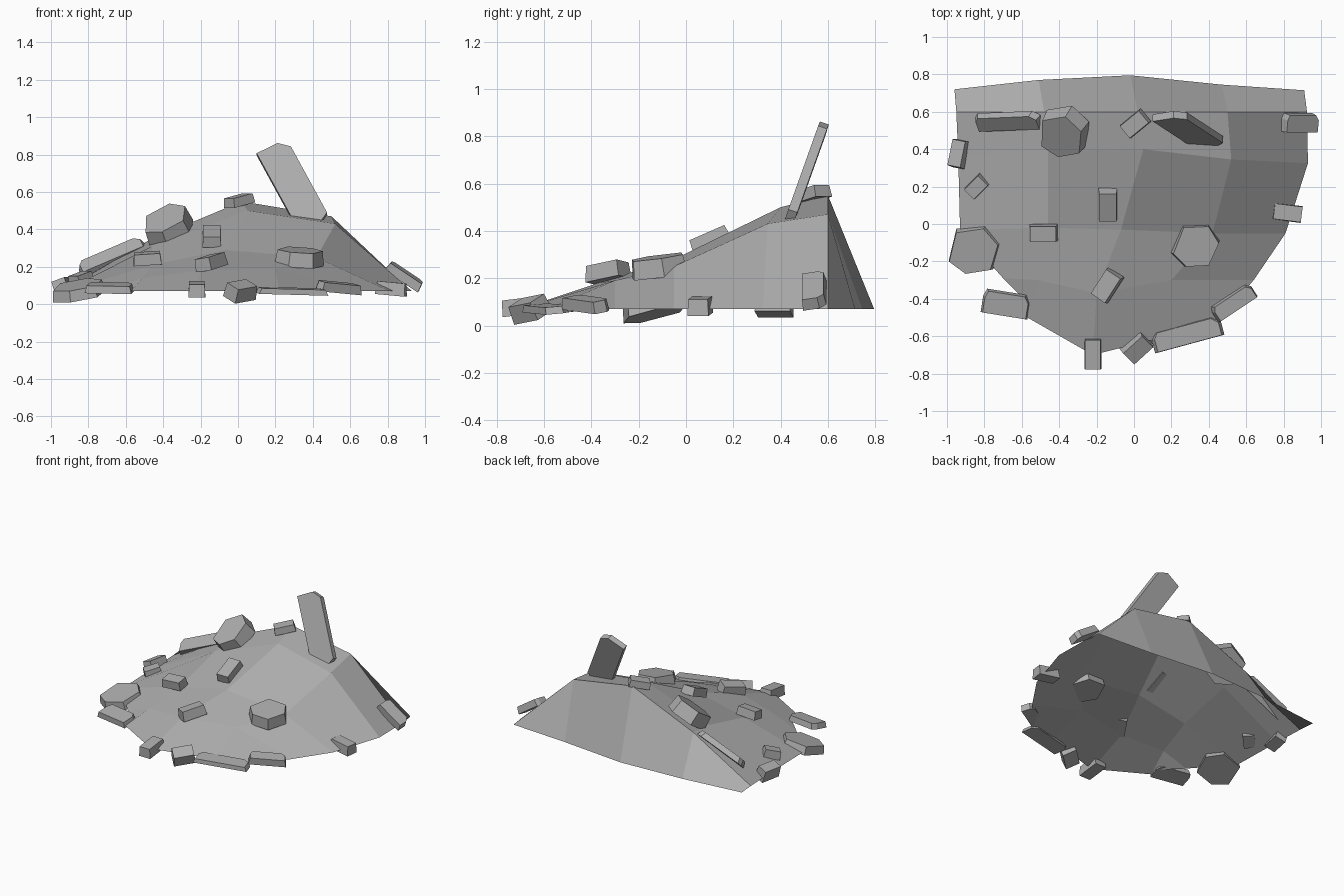
import bpy
import bmesh
import math
from mathutils import Vector, Quaternion

cube = bpy.data.objects.get("Cube")
if cube:
    bpy.data.objects.remove(cube, do_unlink=True)

# One flat stone colour
stone = bpy.data.materials.new("grey_stone")
stone.use_nodes = True
grey = (0.42, 0.42, 0.42, 1.0)
stone.diffuse_color = grey
stone.node_tree.nodes["Principled BSDF"].inputs["Base Color"].default_value = grey

GROUND = 0.07


def add_object(name, bm):
    """Turn a bmesh into a flat shaded stone object."""
    mesh = bpy.data.meshes.new(name)
    bm.to_mesh(mesh)
    bm.free()
    mesh.materials.append(stone)
    obj = bpy.data.objects.new(name, mesh)
    bpy.context.collection.objects.link(obj)
    return obj


# Mound: an open faceted sheet, lofted row by row from back to front
def build_mound():
    back = [(-0.96, 0.72), (-0.51, 0.77), (-0.02, 0.795), (0.47, 0.745), (0.91, 0.715)]
    ridge = [(-0.95, 0.6), (-0.48, 0.6), (0.02, 0.6), (0.5, 0.6), (0.925, 0.6)]
    upper = [(-0.94, 0.37), (-0.46, 0.39), (0.05, 0.4), (0.52, 0.345), (0.93, 0.325)]
    middle = [(-0.93, -0.03), (-0.46, -0.02), (-0.07, -0.03), (0.42, -0.05), (0.81, -0.05)]
    lower = [(-0.7, -0.29), (-0.51, -0.3), (-0.2, -0.37), (0.2, -0.3), (0.64, -0.3)]
    front = [(-0.59, -0.4), (-0.57, -0.5), (-0.22, -0.7), (0.22, -0.59), (0.47, -0.5)]
    heights = {1: (0.34, 0.55, 0.47), 2: (0.31, 0.5, 0.43),
               3: (0.21, 0.29, 0.25), 4: (0.14, 0.18, 0.19)}
    bm = bmesh.new()
    grid = []
    for r, row in enumerate((back, ridge, upper, middle, lower, front)):
        inner = heights.get(r, (GROUND,) * 3)
        levels = (GROUND, *inner, GROUND)
        grid.append([bm.verts.new((x, y, z)) for (x, y), z in zip(row, levels)])
    for far, near in zip(grid, grid[1:]):
        for c in range(len(far) - 1):
            bm.faces.new((near[c], near[c + 1], far[c + 1], far[c]))
    add_object("rubble_mound", bm)


# Outlines of the broken pieces, along and across the piece
BRICK = [(0, -0.5), (1, -0.5), (1, 0.5), (0, 0.5)]
CHIPPED = [(0, -0.5), (1, -0.5), (1, 0.2), (0.9, 0.5), (0.06, 0.5), (0, 0.2)]
BOULDER = [(0, -0.2), (0.3, -0.5), (0.8, -0.45), (1, 0.1), (0.75, 0.5), (0.2, 0.45)]


def chunk(name, start, end, width, thick, roll=0, outline=BRICK, taper=0.92):
    """Extruded outline running from start to end, rolled about its length."""
    start, end = Vector(start), Vector(end)
    along = (end - start).normalized()
    turn = Quaternion(along, math.radians(roll))
    side = Vector((0, 0, 1)).cross(along).normalized()
    normal = turn @ along.cross(side)
    side = turn @ side
    length = (end - start).length
    bm = bmesh.new()
    rings = []
    for level, scale in ((-0.5, 1), (0.5, taper)):
        rings.append([bm.verts.new(start + along * length * (0.5 + (u - 0.5) * scale)
                                   + side * width * v * scale
                                   + normal * thick * level) for u, v in outline])
    bottom, top = rings
    bm.faces.new(list(reversed(bottom)))
    bm.faces.new(top)
    count = len(outline)
    for i in range(count):
        j = (i + 1) % count
        bm.faces.new((bottom[i], bottom[j], top[j], top[i]))
    bmesh.ops.recalc_face_normals(bm, faces=bm.faces)
    return add_object(name, bm)


build_mound()

# Pieces along the ridge
chunk("standing_plank", (0.41, 0.43, 0.42), (0.18, 0.58, 0.84), 0.18, 0.04, 127, CHIPPED, 1)
chunk("ridge_slab", (-0.85, 0.54, 0.18), (-0.5, 0.555, 0.33), 0.1, 0.04, 40, CHIPPED)
chunk("ridge_boulder", (-0.5, 0.48, 0.36), (-0.25, 0.5, 0.48), 0.26, 0.1, 28, BOULDER)
chunk("peak_brick", (-0.05, 0.49, 0.54), (0.06, 0.58, 0.57), 0.09, 0.05)
chunk("right_corner_slab", (0.8, 0.54, 0.21), (0.98, 0.54, 0.09), 0.1, 0.05, 10, CHIPPED)

# Pieces down the left side
chunk("left_edge_brick", (-0.95, 0.3, 0.09), (-0.92, 0.45, 0.09), 0.08, 0.09, -20)
chunk("left_small_brick", (-0.88, 0.16, 0.12), (-0.8, 0.24, 0.15), 0.08, 0.06)
chunk("left_large_slab", (-1, -0.15, 0.05), (-0.71, -0.13, 0.1), 0.26, 0.06, 12, BOULDER)
chunk("left_front_slab", (-0.81, -0.41, 0.09), (-0.56, -0.45, 0.085), 0.13, 0.04, 10, CHIPPED)

# Pieces in the middle of the slope
chunk("slope_brick_left", (-0.56, -0.05, 0.24), (-0.41, -0.05, 0.25), 0.09, 0.06, 10)
chunk("slope_brick_top", (-0.14, 0.02, 0.33), (-0.14, 0.18, 0.4), 0.1, 0.06)
chunk("slope_brick_front", (-0.19, -0.4, 0.21), (-0.1, -0.26, 0.24), 0.1, 0.07, -8)
chunk("slope_boulder", (0.2, -0.11, 0.26), (0.46, -0.12, 0.24), 0.24, 0.08, 8, BOULDER)

# Pieces along the right side and front edge
chunk("right_edge_brick", (0.74, 0.07, 0.09), (0.9, 0.05, 0.075), 0.09, 0.07)
chunk("right_front_slab", (0.43, -0.49, 0.1), (0.64, -0.35, 0.08), 0.09, 0.05, 10, CHIPPED)
chunk("front_brick", (-0.22, -0.61, 0.09), (-0.22, -0.78, 0.07), 0.09, 0.07)
chunk("front_tilted_brick", (-0.04, -0.71, 0.06), (0.07, -0.61, 0.08), 0.1, 0.08, 25)
chunk("front_long_slab", (0.1, -0.64, 0.075), (0.47, -0.54, 0.065), 0.11, 0.03, 5, CHIPPED)
